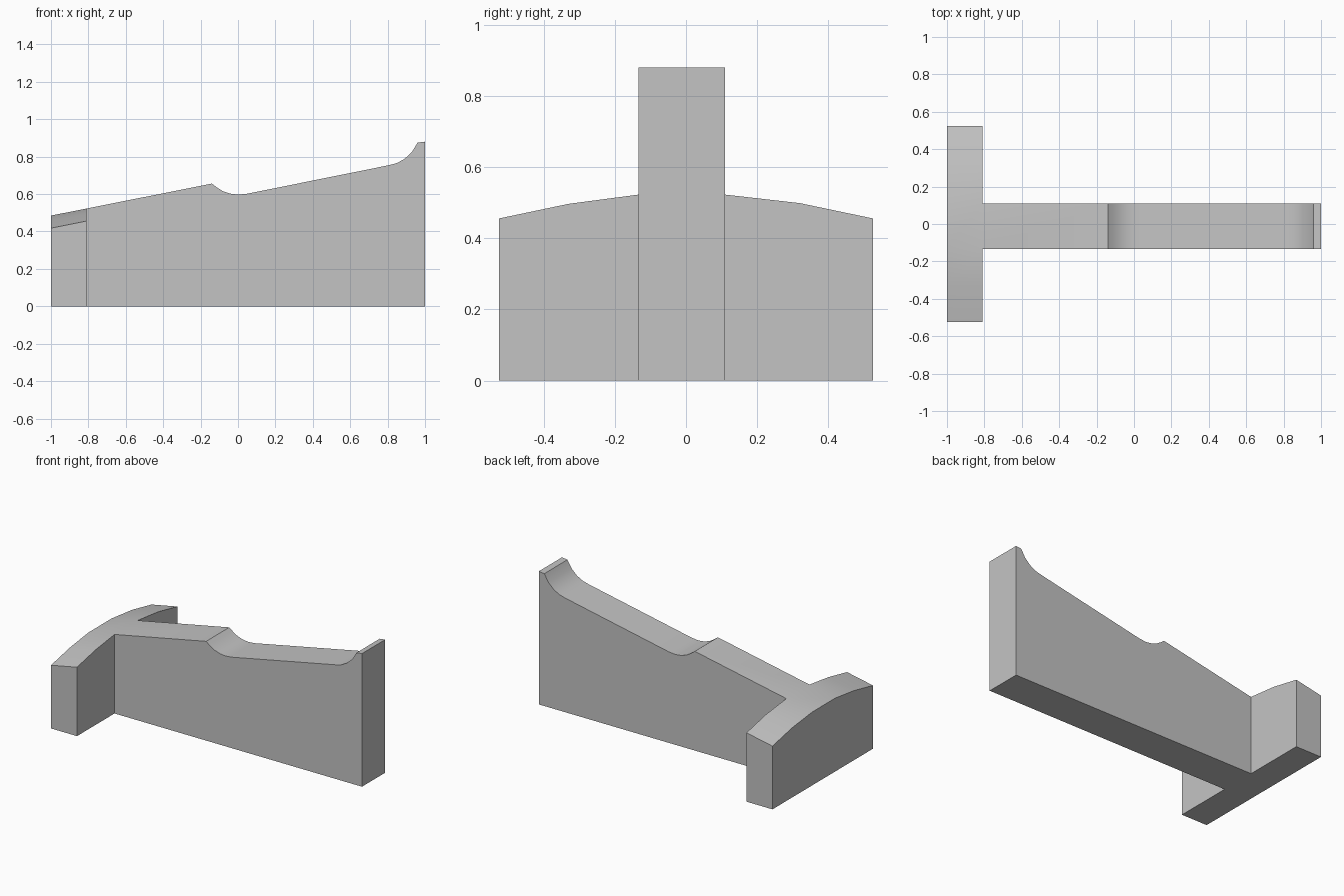
import bpy, bmesh, math

cube = bpy.data.objects.get("Cube")
if cube:
    bpy.data.objects.remove(cube, do_unlink=True)

grey = bpy.data.materials.new("light grey")
grey.use_nodes = True
colour = (0.55, 0.55, 0.55, 1)
grey.diffuse_color = colour
grey.node_tree.nodes["Principled BSDF"].inputs["Base Color"].default_value = colour

BACK_X, JOINT_X, FRONT_X = -1.0, -0.81, 1.0
SPINE_Y = (-0.133, 0.109)
SLOPE = 0.198


def finish(name, bm):
    """Weld the faces into one object with sharp-edged smooth shading."""
    bmesh.ops.remove_doubles(bm, verts=bm.verts, dist=0.0005)
    bmesh.ops.recalc_face_normals(bm, faces=bm.faces)
    mesh = bpy.data.meshes.new(name)
    bm.to_mesh(mesh)
    bm.free()
    mesh.materials.append(grey)
    obj = bpy.data.objects.new(name, mesh)
    bpy.context.collection.objects.link(obj)
    bpy.ops.object.select_all(action='DESELECT')
    obj.select_set(True)
    bpy.context.view_layer.objects.active = obj
    bpy.ops.object.shade_smooth_by_angle(angle=math.radians(25))


def face(bm, points):
    bm.faces.new([bm.verts.new(p) for p in points])


bm = bmesh.new()

# Spine: side outline extruded across y, open where it meets the crossbar
joint_z = 0.485 + SLOPE * (JOINT_X - BACK_X)
outline = [(JOINT_X, 0), (JOINT_X, joint_z), (-0.14, 0.656), (-0.115, 0.637),
           (-0.08, 0.615), (-0.04, 0.602), (0, 0.597), (0.05, 0.602),
           (0.81, 0.755), (0.85, 0.766), (0.89, 0.788), (0.93, 0.825),
           (0.96, 0.875), (FRONT_X, 0.88), (FRONT_X, 0)]
for y in SPINE_Y:
    face(bm, [(x, y, z) for x, z in outline])
for i in range(1, len(outline)):
    (xa, za), (xb, zb) = outline[i], outline[(i + 1) % len(outline)]
    face(bm, [(xa, SPINE_Y[0], za), (xb, SPINE_Y[0], zb),
              (xb, SPINE_Y[1], zb), (xa, SPINE_Y[1], za)])

# Crossbar: arched top that follows the slope of the spine
arch = [(-0.525, 0.418), (-0.33, 0.459), (SPINE_Y[0], 0.485),
        (SPINE_Y[1], 0.485), (0.32, 0.461), (0.525, 0.418)]
rise = SLOPE * (JOINT_X - BACK_X)
for (ya, za), (yb, zb) in zip(arch, arch[1:]):
    for height_a, height_b in ((0, 0), (1, 1)):
        face(bm, [(BACK_X, ya, za * height_a), (JOINT_X, ya, (za + rise) * height_a),
                  (JOINT_X, yb, (zb + rise) * height_b), (BACK_X, yb, zb * height_b)])
    face(bm, [(BACK_X, ya, 0), (BACK_X, ya, za), (BACK_X, yb, zb), (BACK_X, yb, 0)])
    if ya != SPINE_Y[0]:
        face(bm, [(JOINT_X, ya, 0), (JOINT_X, ya, za + rise),
                  (JOINT_X, yb, zb + rise), (JOINT_X, yb, 0)])
for y, z in (arch[0], arch[-1]):
    face(bm, [(BACK_X, y, 0), (BACK_X, y, z), (JOINT_X, y, z + rise), (JOINT_X, y, 0)])

finish("spine_with_crossbar", bm)
